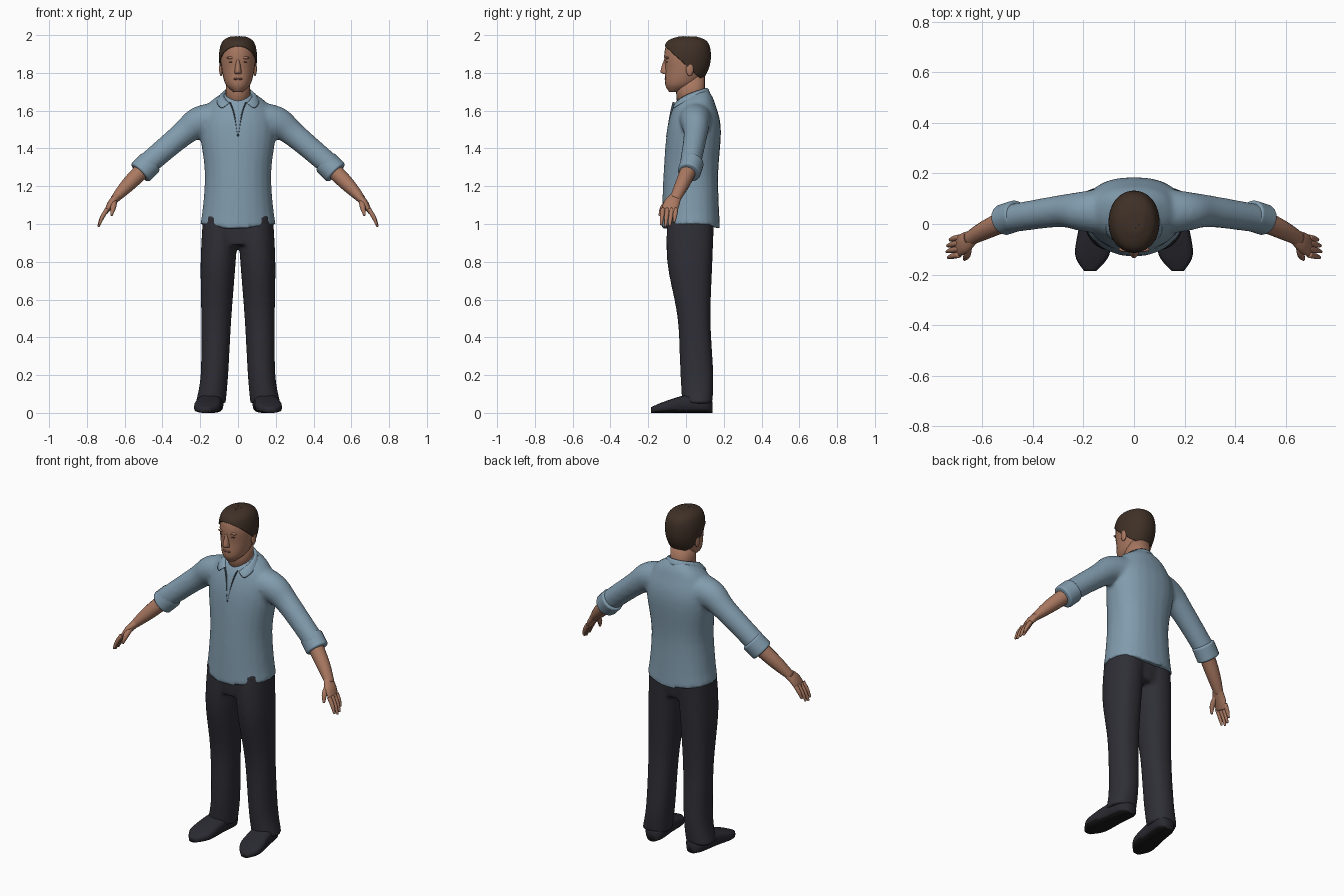
import bpy, bmesh, math, random
from mathutils import Vector, Matrix

random.seed(4)
if "Cube" in bpy.data.objects:
    bpy.data.objects.remove(bpy.data.objects["Cube"], do_unlink=True)


def material(name, *color):
    mat = bpy.data.materials.new(name)
    mat.use_nodes = True
    mat.diffuse_color = (*color, 1)
    shader = mat.node_tree.nodes["Principled BSDF"]
    shader.inputs["Base Color"].default_value = (*color, 1)
    shader.inputs["Roughness"].default_value = .8
    return mat


SKIN = material("skin", .4, .19, .12)
LIP = material("lip", .27, .11, .08)
HAIR = material("dark_brown_hair", .05, .03, .02)
SHIRT = material("blue_shirt", .22, .33, .42)
SEAM = material("shirt_seam", .08, .12, .16)
CLOTH = material("dark_trousers", .028, .028, .037)
SHOE = material("shoe_leather", .022, .022, .03)
SOLE = material("black_sole", .01, .01, .01)


def spline(keys, steps=5):
    """Smoothly interpolate a few key sections of any size."""
    keys = [Vector(key) for key in keys]
    last = len(keys) - 1
    result = []
    for i in range(last):
        start, end = keys[i], keys[i + 1]
        leave = (end - keys[max(i - 1, 0)]) / 2
        arrive = (keys[min(i + 2, last)] - start) / 2
        for step in range(steps):
            t = step / steps
            ease = t * t * (3 - 2 * t)
            result.append(start + (end - start) * ease
                          + leave * (t * (1 - t) ** 2) - arrive * (t * t * (1 - t)))
    return result + [keys[last]]


def power(value, exponent):
    return math.copysign(abs(value) ** exponent, value)


def circle(count):
    """Cosine and sine pairs around a circle."""
    for i in range(count):
        angle = math.tau * i / count
        yield math.cos(angle), math.sin(angle)


def ring(z, front, back, width, center=0, square=.85):
    """Level section, round in front and squarer behind."""
    middle, depth = (front + back) / 2, (back - front) / 2
    points = []
    for c, s in circle(24):
        bulge = square if s > 0 else 1
        points.append(Vector((center + width * power(c, bulge),
                              middle + depth * power(s, bulge), z)))
    return points


def loft(bm, rings):
    """Closed skin through rings of equal size."""
    rows = [[bm.verts.new(point) for point in points] for points in rings]
    for low, high in zip(rows, rows[1:]):
        for i in range(len(low)):
            bm.faces.new((low[i - 1], low[i], high[i], high[i - 1]))
    bm.faces.new(rows[0])
    bm.faces.new(rows[-1])


def tube(bm, keys, side=1):
    """Limb along keys of x, y, z, radius along y, radius across."""
    path = spline(keys)
    centers = [Vector((key[0] * side, key[1], key[2])) for key in path]
    rings = []
    for i, key in enumerate(path):
        ahead = centers[min(i + 1, len(path) - 1)]
        along = (ahead - centers[max(i - 1, 0)]).normalized()
        wide = Vector((0, 1, 0))
        wide = (wide - along * wide.dot(along)).normalized()
        thick = along.cross(wide)
        rings.append([centers[i] + wide * key[3] * c + thick * key[4] * s
                      for c, s in circle(16)])
    loft(bm, rings)


def ball(bm, center, size):
    place = Matrix.Translation(center) @ Matrix.Diagonal((*size, 1))
    bmesh.ops.create_uvsphere(bm, u_segments=16, v_segments=10, radius=1, matrix=place)


def finish(name, bm, *materials, mirror=False, fuse=False, thickness=0, bevel=0):
    """Turn the mesh into a smooth object with its modifiers."""
    bmesh.ops.recalc_face_normals(bm, faces=bm.faces)
    for face in bm.faces:
        face.smooth = True
    mesh = bpy.data.meshes.new(name)
    bm.to_mesh(mesh)
    bm.free()
    for mat in materials:
        mesh.materials.append(mat)
    part = bpy.data.objects.new(name, mesh)
    bpy.context.scene.collection.objects.link(part)
    if mirror:
        part.modifiers.new("mirror", "MIRROR")
    if thickness:
        solid = part.modifiers.new("thickness", "SOLIDIFY")
        solid.thickness, solid.offset = thickness, 0
        part.modifiers.new("round", "SUBSURF").levels = 1
    if bevel:
        edge = part.modifiers.new("rounded_rim", "BEVEL")
        edge.width, edge.segments, edge.limit_method = bevel, 3, "ANGLE"
    if fuse:
        remesh = part.modifiers.new("fuse", "REMESH")
        remesh.mode, remesh.voxel_size, remesh.use_smooth_shade = "VOXEL", .011, True
        part.modifiers.new("soften", "SMOOTH").iterations = 6


# Shirt: torso with raised side hems and sloped neckline, fused with sleeves
bm = bmesh.new()
loft(bm, [ring(*key) for key in spline([
    (.965, -.13, .18, .2), (1.25, -.12, .17, .175), (1.5, -.1, .185, .2),
    (1.63, -.065, .155, .16), (1.69, -.04, .115, .08)])])
for vert in bm.verts:
    hem, neckline = max(0, 1.05 - vert.co.z), max(0, vert.co.z - 1.62)
    vert.co.z += 2 * hem * abs(vert.co.x) + 4 * neckline * (vert.co.y - .04)
for side in (1, -1):
    tube(bm, [(.06, .05, 1.57, .1, .08), (.2, .05, 1.54, .08, .085),
              (.3, .05, 1.47, .063, .066), (.5, .02, 1.3, .056, .06)], side)
finish("shirt", bm, SHIRT, fuse=True)

# Rolled cuffs
bm = bmesh.new()
tube(bm, [(.46, .035, 1.33, .062, .067), (.52, .015, 1.27, .062, .067)])
finish("rolled_cuffs", bm, SHIRT, mirror=True, bevel=.01)

# Folded collar, swept from the nape to the front points
bm = bmesh.new()
rows = []
for step in range(9):
    t = step / 8
    angle = math.radians(90 - 150 * t)
    fold = 1.735 - .08 * t * t
    edges = [(.07, .08, fold - .05), (.08, .09, fold),
             (.1 + .06 * t ** 3, .11, fold - .045 - .01 * t)]
    rows.append([bm.verts.new((rx * math.cos(angle), .02 + ry * math.sin(angle), z))
                 for rx, ry, z in edges])
for low, high in zip(rows, rows[1:]):
    for i in (1, 2):
        bm.faces.new((low[i - 1], low[i], high[i], high[i - 1]))
finish("collar", bm, SHIRT, mirror=True, thickness=.007)

# Neck opening seam
bm = bmesh.new()
tube(bm, [(*spot, .006, .003) for spot in
          [(.042, -.065, 1.645), (.02, -.08, 1.58), (.001, -.1, 1.46)]])
finish("neck_opening", bm, SEAM, mirror=True)

# Trousers: pelvis and two legs fused
bm = bmesh.new()
loft(bm, [ring(.89, -.09, .13, .16), ring(1.05, -.1, .15, .18)])
leg = spline([(.05, -.02, .14, .08, .145), (.2, -.03, .145, .073, .125),
              (.5, -.045, .13, .08, .115), (.8, -.1, .14, .093, .105),
              (1.05, -.1, .15, .095, .09)])
for side in (1, -1):
    loft(bm, [ring(*key[:4], key[4] * side) for key in leg])
finish("trousers", bm, CLOTH, fuse=True)

# Shoes, turned slightly outward, from heel to toe
bm = bmesh.new()
loft(bm, [[Vector((.15 - y / 8 + width * power(c, .75), y, height * (1 + power(s, .6)) / 2))
           for c, s in circle(20)]
          for y, width, height in spline([(.14, .03, .06), (.1, .06, .1), (0, .065, .095),
                                          (-.12, .068, .058), (-.185, .025, .03)])])
bmesh.ops.recalc_face_normals(bm, faces=bm.faces)
for face in bm.faces:
    face.material_index = int(face.normal.z < -.6)
finish("shoes", bm, SHOE, SOLE, mirror=True)

# Forearms and hands
bm = bmesh.new()
tube(bm, [(.47, .03, 1.32, .045, .045), (.58, -.02, 1.21, .038, .038),
          (.655, -.06, 1.13, .028, .022)])
tube(bm, [(.63, -.045, 1.155, .026, .022), (.67, -.075, 1.11, .042, .02),
          (.7, -.09, 1.06, .04, .01)])
for finger, length in enumerate((.085, .095, .09, .07)):
    y = -.122 + .023 * finger
    tube(bm, [(.692, y, 1.08, .012, .012),
              (.692 + length * .3, y - .005, 1.08 - length / 2, .011, .011),
              (.692 + length / 2, y - .01, 1.08 - length, .006, .006)])
tube(bm, [(.655, -.075, 1.13, .016, .016), (.66, -.12, 1.09, .015, .015),
          (.67, -.14, 1.045, .006, .006)])
finish("forearms_and_hands", bm, SKIN, mirror=True)

# Head, neck and nose
HEAD = spline([(1.7, -.09, -.03, .025), (1.74, -.11, .06, .066), (1.82, -.11, .11, .087),
               (1.9, -.115, .12, .091), (1.96, -.095, .1, .073), (1.985, -.03, .04, .03)])
bm = bmesh.new()
loft(bm, [ring(*key, square=.95) for key in HEAD])
loft(bm, [ring(1.6, -.045, .1, .066), ring(1.8, -.06, .1, .064)])
loft(bm, [ring(*key) for key in spline([(1.88, -.113, -.08, .008), (1.81, -.135, -.08, .018),
                                        (1.795, -.12, -.08, .018)])])
finish("head", bm, SKIN)

# Brows, ears, eyes and lips
for name, center, size, mat in [("brows", (.036, -.1, 1.88), (.025, .01, .007), SKIN),
                                ("ears", (.09, .02, 1.82), (.01, .02, .037), SKIN),
                                ("eyes", (.035, -.1, 1.858), (.014, .006, .004), HAIR),
                                ("lips", (.01, -.105, 1.768), (.015, .009, .006), LIP)]:
    bm = bmesh.new()
    ball(bm, center, size)
    finish(name, bm, mat, mirror=True)

# Hair cap, trimmed along a line from forehead to nape
bm = bmesh.new()
loft(bm, [ring(z + .006, front - .003, back + .01, width + .007, square=.95)
          for z, front, back, width in HEAD])
bmesh.ops.bisect_plane(bm, geom=bm.verts[:] + bm.edges[:] + bm.faces[:], clear_inner=True,
                       plane_co=(0, -.1, 1.93), plane_no=(0, 1, 1.1))
finish("hair", bm, HAIR, thickness=.006)

# Short tousled tufts over the crown and fringe
bm = bmesh.new()
for c, s in circle(70):
    reach = math.sqrt(random.random())
    x, y = .075 * reach * c, .09 * reach * s
    lean = Vector((x * 7 + random.uniform(-.6, .6), y * 5 - .3, .6))
    place = Matrix.Translation((x, y, 1.98 - .04 * reach ** 3))
    bmesh.ops.create_cone(bm, segments=5, radius1=.011, radius2=.001, depth=.034, cap_ends=True,
                          matrix=place @ lean.to_track_quat("Z", "Y").to_matrix().to_4x4())
for vert in bm.verts:
    vert.co.z = min(vert.co.z, 2)
finish("hair_tufts", bm, HAIR)
